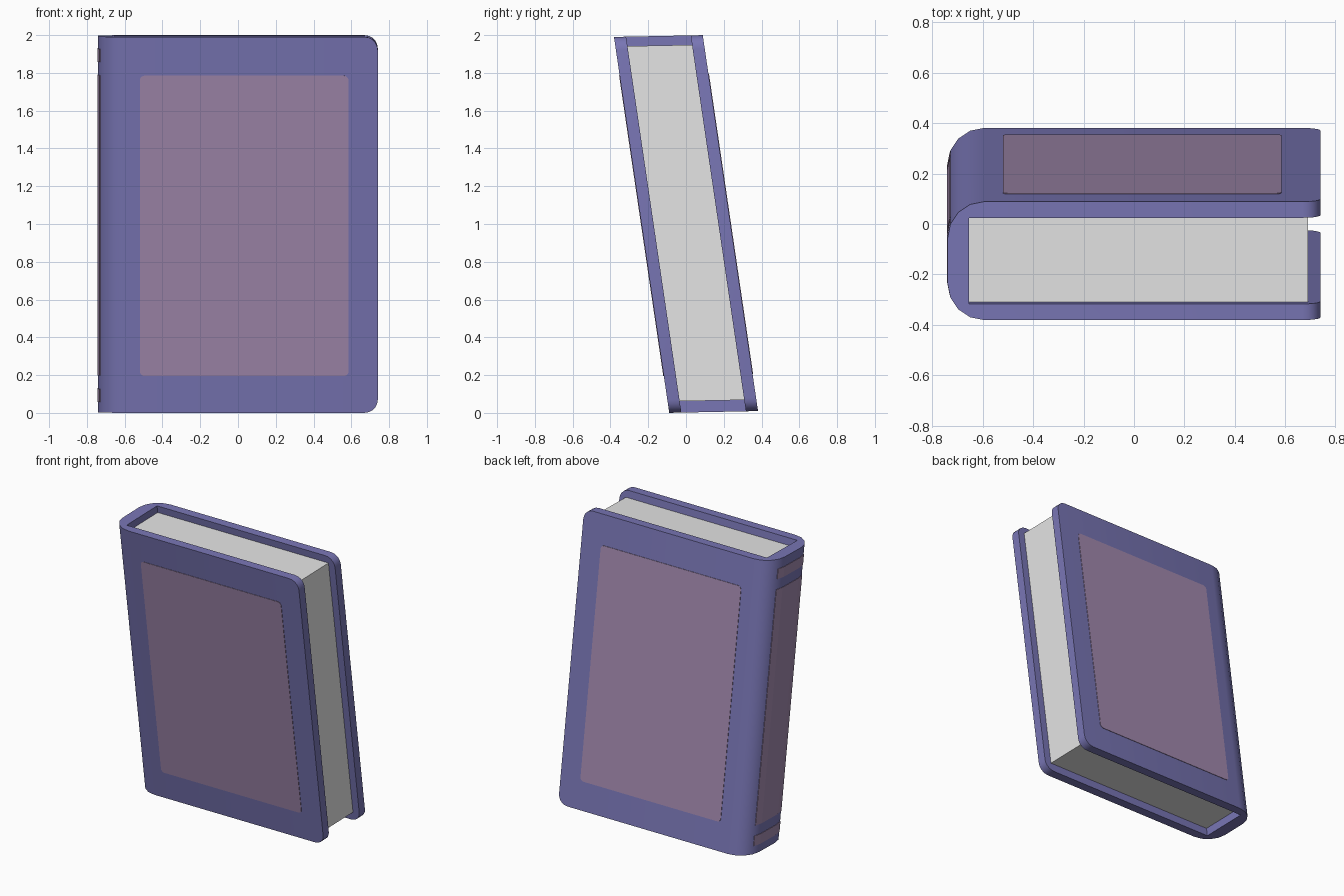
import bpy, bmesh, math
from mathutils import Matrix

if "Cube" in bpy.data.objects:
    bpy.data.objects.remove(bpy.data.objects["Cube"])

HALF, INNER, R = 0.235, 0.171, 0.145      # half thickness, inside half gap, spine rounding
LEFT, RIGHT, FOOT, HEAD = -0.74, 0.74, 0.005, 1.995

# the whole book leans forwards: y slides with height
LEAN = Matrix(((1, 0, 0, 0), (0, 1, -0.147, 0.147), (0, 0.02, 1, 0), (0, 0, 0, 1)))


def material(name, rgb):
    m = bpy.data.materials.new(name)
    m.diffuse_color = (*rgb, 1)
    m.use_nodes = True
    m.node_tree.nodes["Principled BSDF"].inputs["Base Color"].default_value = m.diffuse_color
    return m


COVER = material("violet cover", (0.19, 0.18, 0.46))
PANEL = material("mauve panel", (0.36, 0.25, 0.42))
PAPER = material("pale paper", (0.78, 0.78, 0.78))


def prism(name, profile, offset, mat, round_test=None, radius=0.0):
    """Extrude a closed 3D outline by an offset, rounding chosen edges."""
    bm = bmesh.new()
    face = bm.faces.new([bm.verts.new(p) for p in profile])
    new = bmesh.ops.extrude_face_region(bm, geom=[face], use_keep_orig=True)["geom"]
    bmesh.ops.translate(bm, vec=offset, verts=[v for v in new if isinstance(v, bmesh.types.BMVert)])
    if round_test:
        edges = [e for e in bm.edges if round_test(*[v.co for v in e.verts])]
        bmesh.ops.bevel(bm, geom=edges, offset=radius, segments=5, profile=0.5, affect='EDGES')
    bmesh.ops.recalc_face_normals(bm, faces=bm.faces)
    bm.transform(LEAN)
    mesh = bpy.data.meshes.new(name)
    bm.to_mesh(mesh)
    bm.free()
    mesh.materials.append(mat)
    obj = bpy.data.objects.new(name, mesh)
    bpy.context.collection.objects.link(obj)
    return obj


def along_y(a, b):
    return abs(a.y - b.y) > 1e-5 and abs(a.x - b.x) < 1e-5 and abs(a.z - b.z) < 1e-5


# cover: U-shaped section with a rounded spine
arc = [(LEFT + R * (1 - math.cos(t)), HALF - R + R * math.sin(t))
       for t in [i * math.pi / 8 for i in range(5)]]
outer = [(RIGHT, -HALF)] + [(x, -y) for x, y in reversed(arc)] + arc + [(RIGHT, HALF)]
inner = [(RIGHT, INNER), (-0.655, INNER), (-0.655, -INNER), (RIGHT, -INNER)]
cover = prism("cover", [(x, y, FOOT) for x, y in outer + inner], (0, 0, HEAD - FOOT), COVER,
              lambda a, b: along_y(a, b) and a.x > RIGHT - 0.01, 0.07)
bpy.context.view_layer.objects.active = cover
cover.select_set(True)
bpy.ops.object.shade_smooth_by_angle(angle=math.radians(30))

# page block, set in from the cover edges
prism("pages", [(x, y, 0.065) for x, y in
                ((-0.655, -INNER), (0.69, -INNER), (0.69, INNER), (-0.655, INNER))],
      (0, 0, 1.88), PAPER)

# thin rectangular panels on both boards
for name, side in (("front_panel", -1), ("back_panel", 1)):
    y = side * (HALF - 0.002)
    prism(name, [(x, y, z) for x, z in ((-0.52, 0.2), (0.585, 0.2), (0.585, 1.79), (-0.52, 1.79))],
          (0, side * 0.005, 0), PANEL, along_y, 0.025)

# spine label and two bands, following the spine curve
strip = [(x, -y) for x, y in reversed(arc[:2])] + arc[:2]
for name, z0, z1 in (("spine_band_low", 0.06, 0.13), ("spine_label", 0.2, 1.79),
                     ("spine_band_high", 1.86, 1.93)):
    section = [(x - 0.003, y) for x, y in strip] + [(x + 0.002, y) for x, y in reversed(strip)]
    prism(name, [(x, y, z0) for x, y in section], (0, 0, z1 - z0), PANEL)
